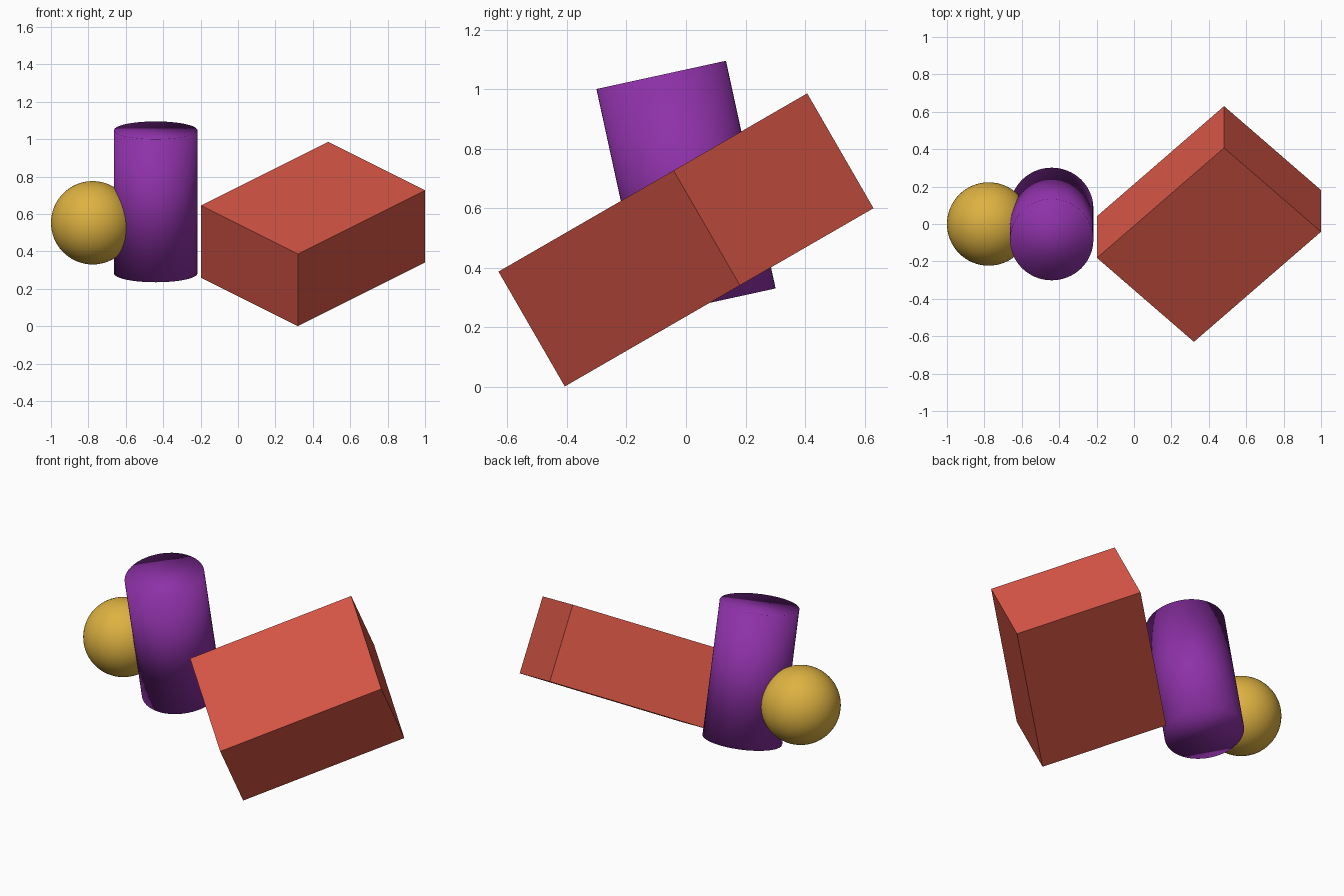
import bpy
from math import radians
from mathutils import Matrix

if "Cube" in bpy.data.objects:
    bpy.data.objects.remove(bpy.data.objects["Cube"])


def finish(name, colour, matrix, smooth):
    """Name, place, colour and shade the primitive just added."""
    obj = bpy.context.object
    obj.name = name
    obj.data.transform(matrix)
    mat = bpy.data.materials.new(name + "_colour")
    mat.diffuse_color = (*colour, 1)
    mat.use_nodes = True
    mat.node_tree.nodes["Principled BSDF"].inputs["Base Color"].default_value = mat.diffuse_color
    obj.data.materials.append(mat)
    for poly in obj.data.polygons:
        poly.use_smooth = smooth
    return obj


def tilt(x, z, x_angle, z_angle=0):
    """Turn about z, then lean about x, then move into place."""
    return (Matrix.Translation((x, 0, z))
            @ Matrix.Rotation(radians(x_angle), 4, 'X')
            @ Matrix.Rotation(radians(z_angle), 4, 'Z'))


R = 0.2228  # shared radius, and half the box thickness

# Flat-faced box, turned 45 degrees and leaning back
bpy.ops.mesh.primitive_cube_add(size=1)
finish("red_box", (0.68, 0.093, 0.061),
       tilt(0.401, 0.493, 30, 45) @ Matrix.Diagonal((0.961, 0.733, 2 * R, 1)), False)

# Leaning cylinder, smooth shaded all over including the caps
bpy.ops.mesh.primitive_cylinder_add(vertices=64, radius=R, depth=0.783)
finish("purple_cylinder", (0.27, 0.031, 0.39), tilt(-0.44, 0.665, 12.3), True)

# Ball pressed into the side of the cylinder
bpy.ops.mesh.primitive_uv_sphere_add(segments=64, ring_count=32, radius=R)
finish("yellow_ball", (0.73, 0.445, 0.054), tilt(-0.777, 0.553, 0), True)
